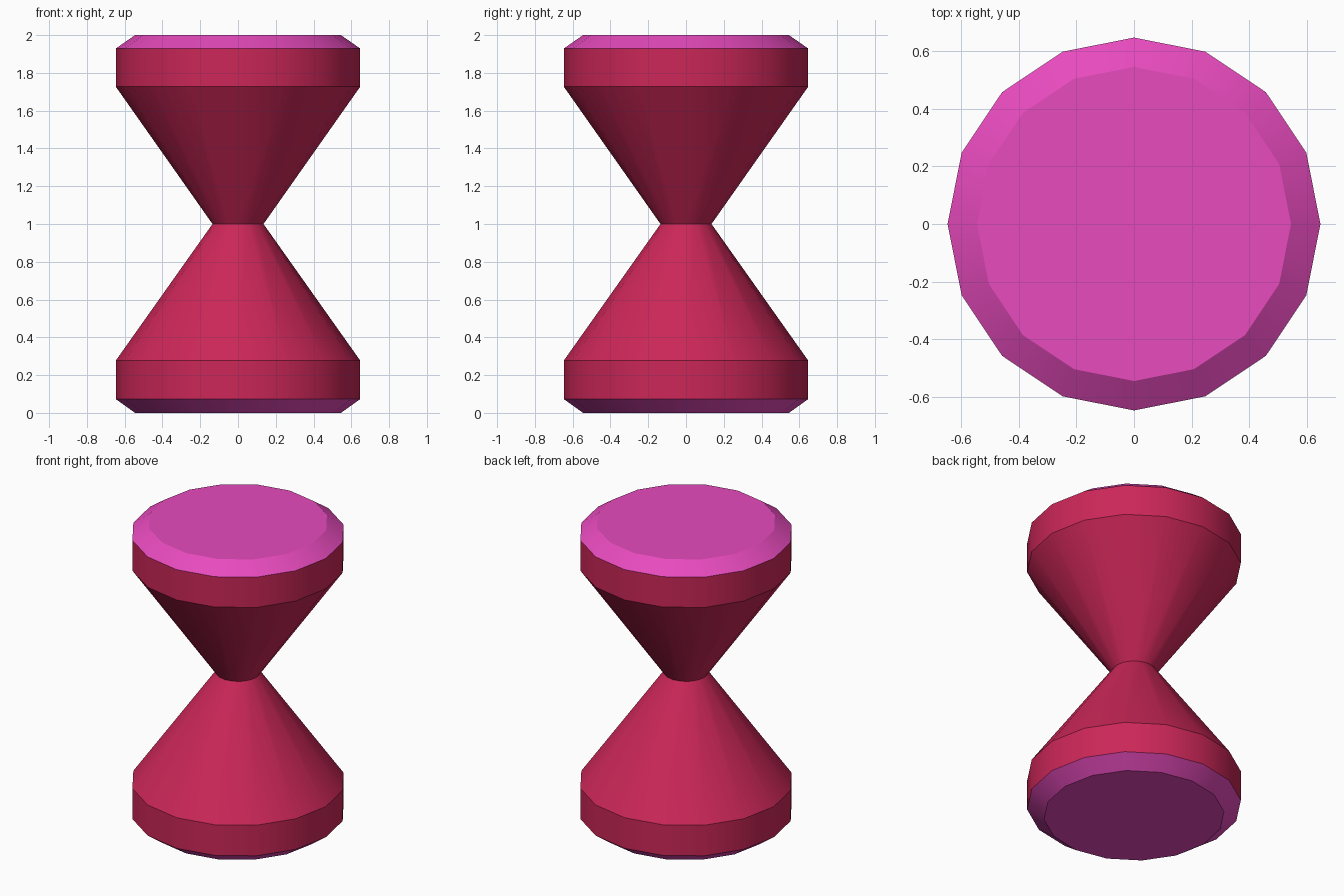
import bpy, bmesh, math

if "Cube" in bpy.data.objects:
    bpy.data.objects.remove(bpy.data.objects["Cube"])

SIDES = 16


def material(name, rgb):
    m = bpy.data.materials.new(name)
    m.diffuse_color = (*rgb, 1)
    m.use_nodes = True
    m.node_tree.nodes["Principled BSDF"].inputs["Base Color"].default_value = m.diffuse_color
    return m


crimson = material("crimson", (0.60, 0.020, 0.098))
pink = material("orchid_pink", (0.80, 0.069, 0.51))


def lathe(name, profile, mat, cap_bottom=False, cap_top=False):
    """Spin a list of (radius, height), bottom to top, into a 16-sided part."""
    bm = bmesh.new()
    rings = []
    for r, z in profile:
        rings.append([bm.verts.new((r * math.cos(math.tau * i / SIDES),
                                    r * math.sin(math.tau * i / SIDES), z))
                      for i in range(SIDES)])
    for a, b in zip(rings, rings[1:]):
        for i in range(SIDES):
            j = (i + 1) % SIDES
            bm.faces.new((a[i], a[j], b[j], b[i]))
    if cap_bottom:
        bm.faces.new(rings[0][::-1])
    if cap_top:
        bm.faces.new(rings[-1])
    mesh = bpy.data.meshes.new(name)
    bm.to_mesh(mesh)
    bm.free()
    mesh.materials.append(mat)
    ob = bpy.data.objects.new(name, mesh)
    bpy.context.collection.objects.link(ob)
    bpy.ops.object.select_all(action='DESELECT')
    ob.select_set(True)
    bpy.context.view_layer.objects.active = ob
    bpy.ops.object.shade_smooth_by_angle(angle=math.radians(30))
    return ob


# Hourglass body: rim band, cone to the waist, cone out, rim band
lathe("hourglass_body",
      [(0.647, 0.073), (0.647, 0.277), (0.135, 1.0),
       (0.647, 1.727), (0.647, 1.929)], crimson)

# Bevelled end caps
lathe("bottom_cap", [(0.545, 0.0), (0.647, 0.073)], pink, cap_bottom=True)
lathe("top_cap", [(0.647, 1.929), (0.545, 2.0)], pink, cap_top=True)
